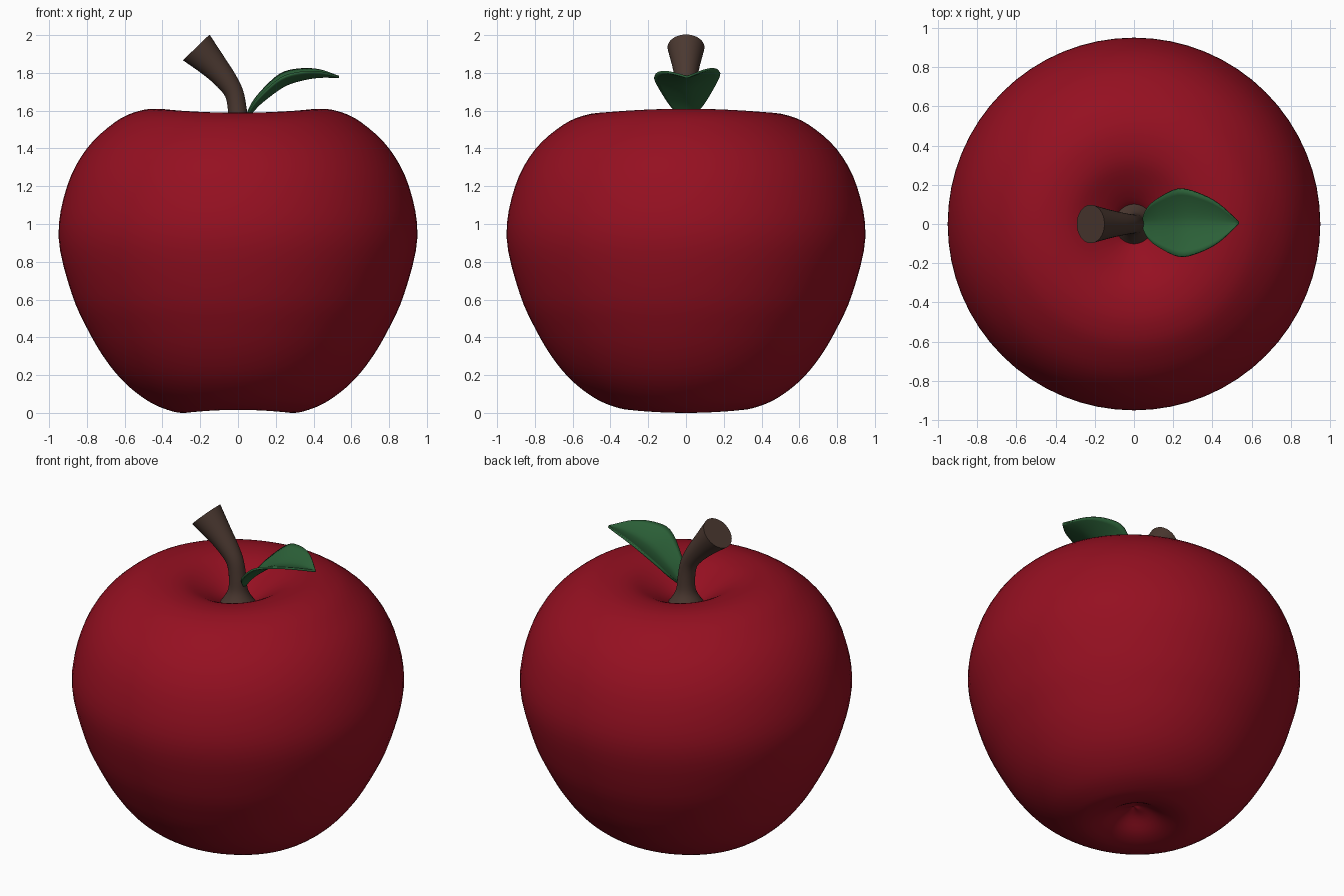
import bpy, bmesh, math
from mathutils import Vector

if "Cube" in bpy.data.objects:
    bpy.data.objects.remove(bpy.data.objects["Cube"])


def smooth_path(pts, steps):
    """Catmull-Rom interpolation through points of any dimension."""
    p = [Vector(q) for q in pts]
    p = [2 * p[0] - p[1]] + p + [2 * p[-1] - p[-2]]
    out = []
    for i in range(1, len(p) - 2):
        a, b, c, d = p[i - 1:i + 3]
        for k in range(steps):
            t = k / steps
            out.append(0.5 * (2 * b + (c - a) * t + (2 * a - 5 * b + 4 * c - d) * t * t
                              + (3 * b - a - 3 * c + d) * t ** 3))
    return out + [p[-2]]


def make_object(name, rows, color, closed, caps=False, angle=60):
    """Skin rows of points into a smooth-shaded, coloured mesh object."""
    bm = bmesh.new()
    grid = [[bm.verts.new(co) for co in row] for row in rows]
    n = len(grid[0])
    for a, b in zip(grid, grid[1:]):
        for j in range(n if closed else n - 1):
            k = (j + 1) % n
            bm.faces.new((a[j], a[k], b[k], b[j]))
    if caps:
        bm.faces.new(grid[0][::-1])
        bm.faces.new(grid[-1])
    bmesh.ops.remove_doubles(bm, verts=bm.verts, dist=1e-5)
    bmesh.ops.recalc_face_normals(bm, faces=bm.faces)
    mesh = bpy.data.meshes.new(name)
    bm.to_mesh(mesh)
    bm.free()
    obj = bpy.data.objects.new(name, mesh)
    bpy.context.collection.objects.link(obj)
    mat = bpy.data.materials.new(name + "_color")
    mat.diffuse_color = (*color, 1)
    mat.use_nodes = True
    mat.node_tree.nodes["Principled BSDF"].inputs["Base Color"].default_value = mat.diffuse_color
    mesh.materials.append(mat)
    bpy.ops.object.select_all(action='DESELECT')
    obj.select_set(True)
    bpy.context.view_layer.objects.active = obj
    bpy.ops.object.shade_smooth_by_angle(angle=math.radians(angle))
    return obj


# Apple body: lathed profile (radius, z), rims slightly lower towards front and back
profile = [(0.002, 0.11), (0.08, 0.085), (0.18, 0.025), (0.28, 0.0), (0.37, 0.015), (0.48, 0.065),
           (0.60, 0.16), (0.70, 0.28), (0.79, 0.43), (0.88, 0.63), (0.95, 0.93),
           (0.905, 1.20), (0.80, 1.40), (0.65, 1.54), (0.53, 1.597), (0.42, 1.61), (0.31, 1.59),
           (0.20, 1.53), (0.12, 1.47), (0.07, 1.42), (0.002, 1.40)]
SIDES = 64
rows = []
for r, z in smooth_path(profile, 4):
    w = -0.02 * ((z - 0.8) / 0.8) ** 4 * (1 if z > 0.8 else -0.8)
    row = []
    for j in range(SIDES):
        a = math.tau * j / SIDES
        row.append((r * math.cos(a), r * math.sin(a), z + w * math.sin(a) ** 2))
    rows.append(row)
make_object("apple_body", rows, (0.30, 0.005, 0.015), True, caps=True)

# Stem: flared tube bending to the left (x, z, radius)
stem = smooth_path([(0, 1.42, 0.12), (0, 1.46, 0.088), (0, 1.52, 0.057), (-0.003, 1.60, 0.05),
                    (-0.02, 1.69, 0.05), (-0.062, 1.76, 0.058), (-0.13, 1.84, 0.073),
                    (-0.221, 1.935, 0.098)], 4)
rows = []
for i, (x, z, r) in enumerate(stem):
    a, b = stem[max(i - 1, 0)], stem[min(i + 1, len(stem) - 1)]
    t = Vector((b[0] - a[0], 0, b[1] - a[1])).normalized()
    side = Vector((t.z, 0, -t.x))
    rows.append([Vector((x, 0, z)) + r * (side * math.cos(math.tau * j / 32)
                 + Vector((0, 1, 0)) * math.sin(math.tau * j / 32)) for j in range(32)])
make_object("stem", rows, (0.07, 0.04, 0.03), True, caps=True, angle=40)

# Leaf: arched midrib with cupped edges (x, z, half width)
leaf = smooth_path([(0.04, 1.55, 0.008), (0.075, 1.595, 0.075), (0.13, 1.65, 0.122),
                    (0.24, 1.73, 0.172), (0.34, 1.765, 0.152), (0.44, 1.78, 0.098),
                    (0.535, 1.778, 0.004)], 4)
rows = []
for i, (x, z, w) in enumerate(leaf):
    row = []
    for j in range(-6, 7):
        s = j / 6
        lift = (0.06 if s > 0 else 0.04) * (w / 0.17) * abs(s) ** 1.5
        row.append((x - 0.3 * lift, s * w + 0.006, z + lift))
    rows.append(row)
leaf_obj = make_object("leaf", rows, (0.025, 0.12, 0.04), False)
mod = leaf_obj.modifiers.new("thickness", 'SOLIDIFY')
mod.thickness = 0.012
mod.offset = 0
